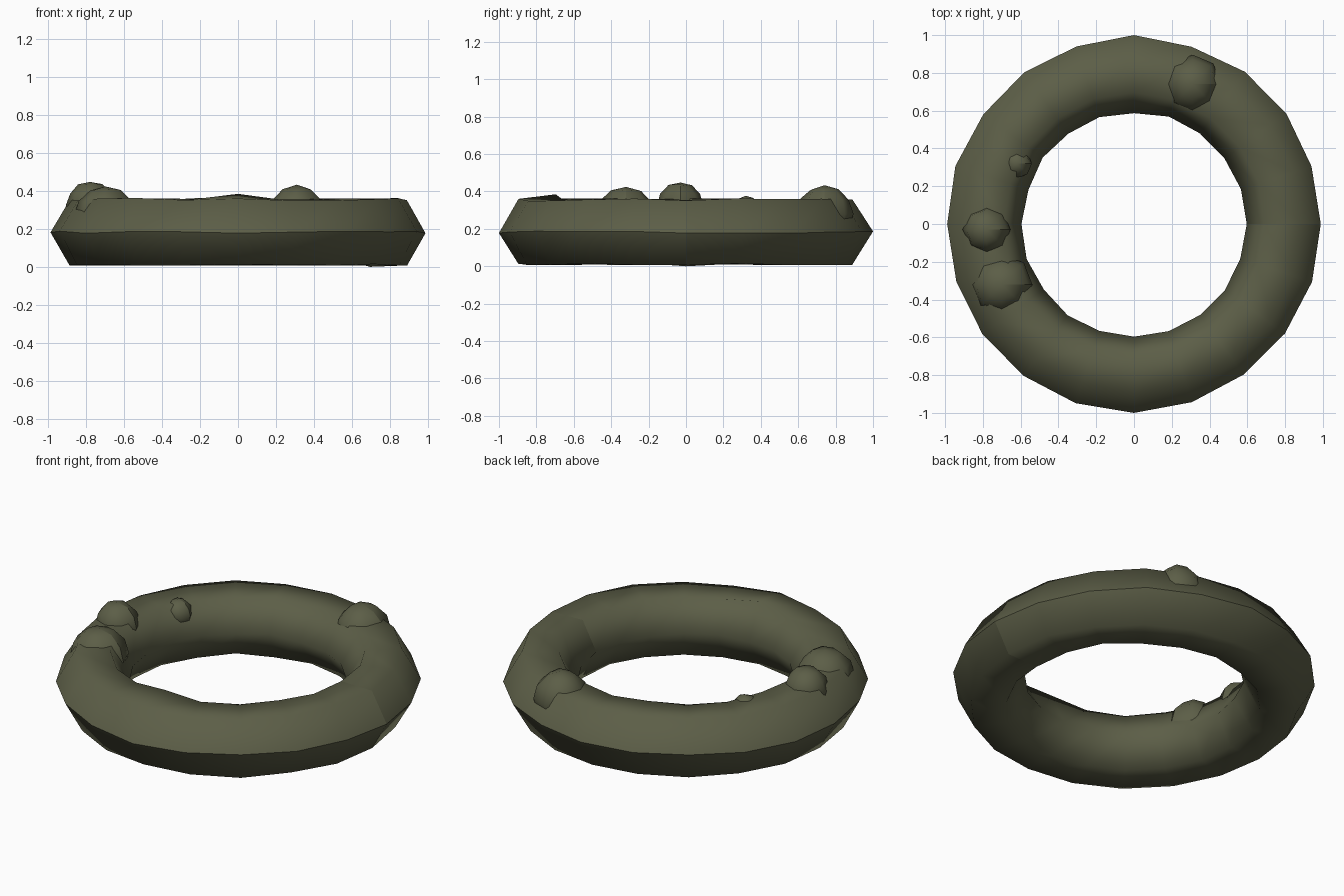
import bpy, bmesh, random
from math import sin, cos, pi, radians
from mathutils import Vector

random.seed(4)
if "Cube" in bpy.data.objects:
    bpy.data.objects.remove(bpy.data.objects["Cube"], do_unlink=True)

olive = bpy.data.materials.new("dark_olive")
olive.use_nodes = True
colour = (0.107, 0.112, 0.063, 1)
olive.diffuse_color = colour
bsdf = olive.node_tree.nodes["Principled BSDF"]
bsdf.inputs["Base Color"].default_value = colour
bsdf.inputs["Roughness"].default_value = 0.9


def finish(name, bm, location=(0, 0, 0)):
    bmesh.ops.recalc_face_normals(bm, faces=bm.faces)
    for f in bm.faces:
        f.smooth = True
    mesh = bpy.data.meshes.new(name)
    bm.to_mesh(mesh)
    bm.free()
    mesh.materials.append(olive)
    obj = bpy.data.objects.new(name, mesh)
    obj.location = location
    bpy.context.collection.objects.link(obj)


# Ring: hexagonal section swept round in 20 steps
SEGMENTS, SIDES = 20, 6
MAJOR, MINOR, MIDDLE = 0.792, 0.2, 0.183
bm = bmesh.new()
rings = []
for i in range(SEGMENTS):
    a = 2 * pi * i / SEGMENTS
    ring = []
    for j in range(SIDES):
        b = 2 * pi * j / SIDES
        r = MAJOR + MINOR * cos(b) + random.uniform(-0.006, 0.006)
        z = MIDDLE + MINOR * sin(b) + random.uniform(-0.007, 0.007)
        ring.append(bm.verts.new((r * cos(a), r * sin(a), max(z, 0.008))))
    rings.append(ring)
rings[15][2].co.z = 0.385       # small rise on the front inner shoulder
rings[0][4].co.z = 0            # lowest point
rings[5][0].co.y = 1
rings[15][0].co.y = -1
for i in range(SEGMENTS):
    here, after = rings[i], rings[(i + 1) % SEGMENTS]
    for j in range(SIDES):
        k = (j + 1) % SIDES
        bm.faces.new((here[j], after[j], after[k], here[k]))
    # Crease round the widest line
    bm.edges.get((here[0], after[0])).smooth = False
# Seam across the section on the left
for j in range(SIDES):
    bm.edges.get((rings[0][j], rings[0][(j + 1) % SIDES])).smooth = False
finish("ring", bm)


# Lumps: irregular low-sided balls sunk into the ring
def lump(name, location, radius):
    bm = bmesh.new()
    bmesh.ops.create_uvsphere(bm, u_segments=8, v_segments=6, radius=radius)
    for v in bm.verts:
        v.co *= random.uniform(0.96, 1.03)
    for e in bm.edges:
        mid = (e.verts[0].co + e.verts[1].co) / 2
        if mid.x > 0 and abs(mid.y) < radius * 0.05:
            e.smooth = False
    finish(name, bm, location)


lump("right_lump", (-0.78, -0.03, 0.325), 0.125)
lump("front_right_lump", (-0.70, -0.32, 0.265), 0.162)
lump("back_lump", (0.31, 0.74, 0.28), 0.152)
lump("small_lump", (-0.62, 0.32, 0.295), 0.08)
